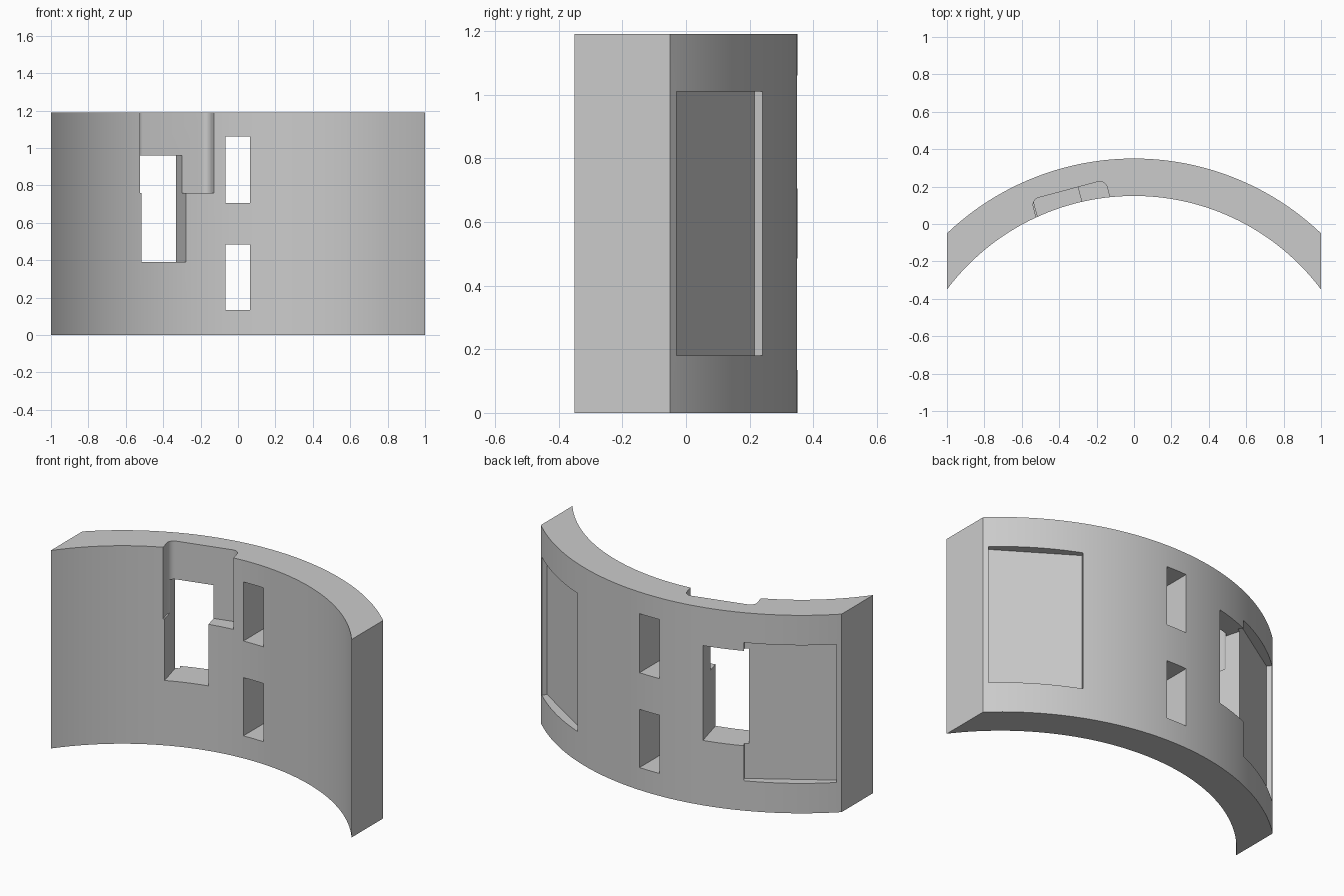
import bpy, bmesh
from math import sin, cos, asin, radians, pi
from mathutils import Matrix, Vector

cube = bpy.data.objects.get("Cube")
if cube:
    bpy.data.objects.remove(cube, do_unlink=True)

grey = bpy.data.materials.new("plain_grey")
grey.use_nodes = True
grey.diffuse_color = (0.6, 0.6, 0.6, 1)
grey.node_tree.nodes["Principled BSDF"].inputs["Base Color"].default_value = (0.6, 0.6, 0.6, 1)

HEIGHT = 1.19
OUTER, INNER = 1.45, 1.25
CENTRE_Y = -1.1


def prism(name, outline, z0, z1, turn=0.0):
    """Extrude a plan outline from z0 to z1, turned about the z axis."""
    bm = bmesh.new()
    rot = Matrix.Rotation(turn, 3, 'Z')
    base = bm.faces.new([bm.verts.new(rot @ Vector((x, y, z0))) for x, y in outline])
    top = bmesh.ops.extrude_face_region(bm, geom=[base])["geom"]
    bmesh.ops.translate(bm, vec=(0, 0, z1 - z0),
                        verts=[v for v in top if isinstance(v, bmesh.types.BMVert)])
    bmesh.ops.recalc_face_normals(bm, faces=bm.faces)
    mesh = bpy.data.meshes.new(name)
    bm.to_mesh(mesh)
    bm.free()
    mesh.materials.append(grey)
    ob = bpy.data.objects.new(name, mesh)
    bpy.context.collection.objects.link(ob)
    return ob


def box(x0, x1, y0, y1):
    return [(x0, y0), (x1, y0), (x1, y1), (x0, y1)]


def arc(cx, cy, r, a0, a1, steps):
    """Points on an arc, with angles measured clockwise from +y."""
    angles = [a0 + (a1 - a0) * i / steps for i in range(steps + 1)]
    return [(cx + r * sin(a), cy + r * cos(a)) for a in angles]


# Curved wall trimmed flat at both ends
a_out, a_in = asin(1 / OUTER), asin(1 / INNER)
wall = prism("curved_wall",
             arc(0, CENTRE_Y, OUTER, -a_out, a_out, 64)
             + arc(0, CENTRE_Y, INNER, a_in, -a_in, 64), 0, HEIGHT)

cutters = []

# Two straight slots in the middle
for z0, z1 in ((0.135, 0.485), (0.705, 1.06)):
    cutters.append(prism("slot_cutter", box(-0.068, 0.065, -0.2, 0.6), z0, z1))

# Flat shallow pockets on the outside, mirrored
mid, half = radians(32.46), radians(10)
floor = OUTER * cos(half) - 0.03
width = OUTER * sin(half)
for side in (-1, 1):
    pocket = prism("pocket_cutter", box(-width, width, floor, floor + 0.2),
                   0.18, 1.01, -side * mid)
    pocket.data.transform(Matrix.Translation((0, CENTRE_Y, 0)))
    cutters.append(pocket)

# Tilted window through the wall
tilt = radians(15)
cutters.append(prism("window_cutter", box(-0.4875, -0.239, -0.2, 0.6), 0.39, 0.96, tilt))

# Recess on the inside, open at the top, with rounded floor corners
u0, u1, v, r = -0.496, -0.088, 0.268, 0.04
recess = ([(u1, -0.1), (u0, -0.1)]
          + arc(u0 + r, v - r, r, -pi / 2, 0, 8)
          + arc(u1 - r, v - r, r, 0, pi / 2, 8))
cutters.append(prism("recess_cutter", recess, 0.76, HEIGHT + 0.2, tilt))

# Cut everything out of the wall
bpy.ops.object.select_all(action='DESELECT')
bpy.context.view_layer.objects.active = wall
wall.select_set(True)
for cutter in cutters:
    cutter.hide_render = True
    mod = wall.modifiers.new("cut", 'BOOLEAN')
    mod.operation = 'DIFFERENCE'
    mod.solver = 'EXACT'
    mod.object = cutter
    bpy.ops.object.modifier_apply(modifier=mod.name)
    bpy.data.objects.remove(cutter, do_unlink=True)

bpy.ops.object.shade_smooth_by_angle(angle=radians(12))
